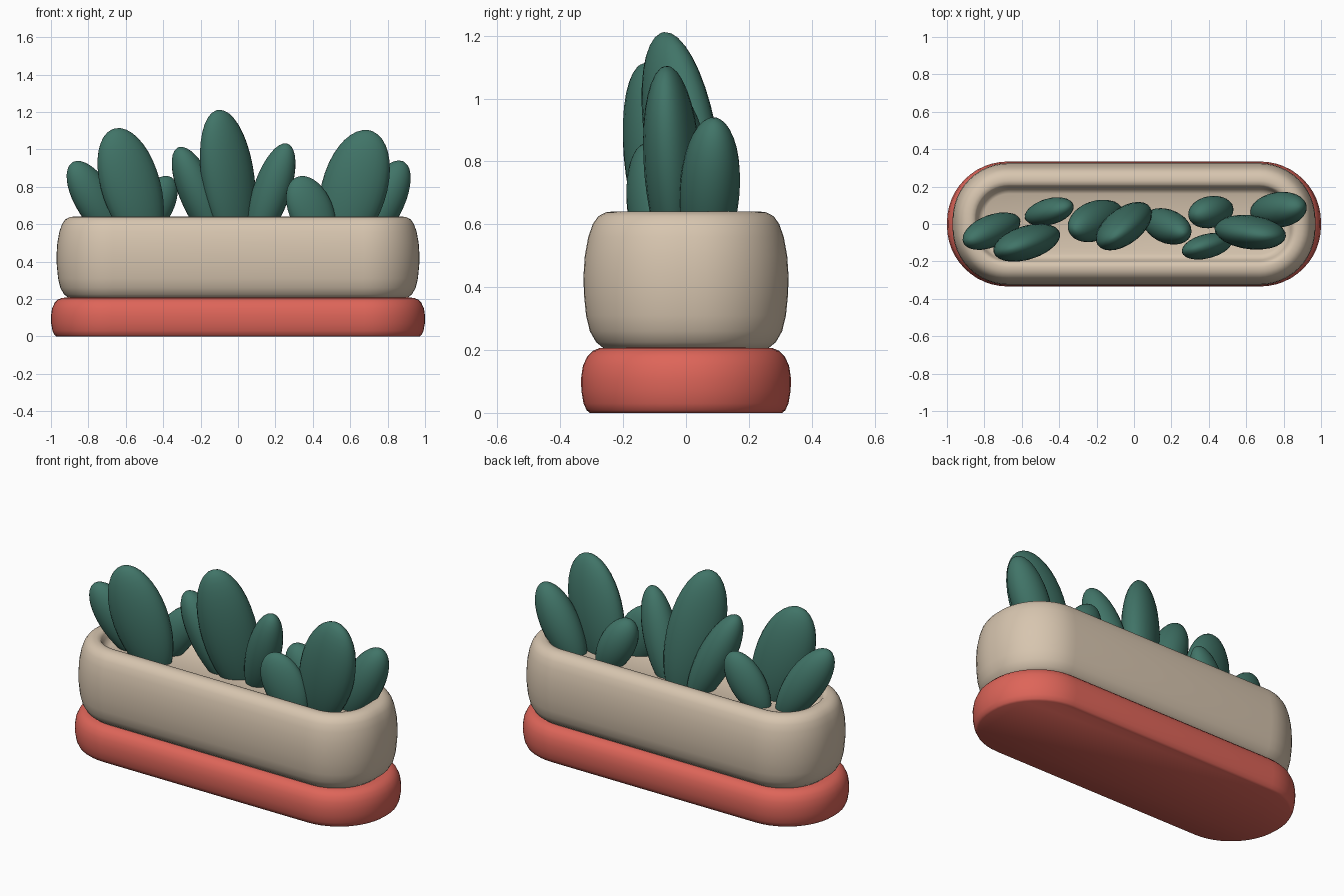
import bpy, bmesh, math
from mathutils import Vector

if "Cube" in bpy.data.objects:
    bpy.data.objects.remove(bpy.data.objects["Cube"])


def material(name, rgb):
    m = bpy.data.materials.new(name)
    m.diffuse_color = (*rgb, 1)
    m.use_nodes = True
    m.node_tree.nodes["Principled BSDF"].inputs["Base Color"].default_value = m.diffuse_color
    return m


RED = material("coral red", (0.73, 0.13, 0.10))
CREAM = material("warm beige", (0.68, 0.56, 0.43))
GREEN = material("leaf green", (0.052, 0.175, 0.137))


def make_object(name, bm, mat, angle):
    bmesh.ops.recalc_face_normals(bm, faces=bm.faces)
    me = bpy.data.meshes.new(name)
    bm.to_mesh(me)
    bm.free()
    ob = bpy.data.objects.new(name, me)
    bpy.context.collection.objects.link(ob)
    me.materials.append(mat)
    bpy.ops.object.select_all(action='DESELECT')
    bpy.context.view_layer.objects.active = ob
    ob.select_set(True)
    bpy.ops.object.shade_smooth_by_angle(angle=math.radians(angle))
    return ob


def skin(bm, rings):
    loops = [[bm.verts.new(p) for p in r] for r in rings]
    n = len(loops[0])
    for a, b in zip(loops, loops[1:]):
        for i in range(n):
            j = (i + 1) % n
            bm.faces.new((a[i], a[j], b[j], b[i]))
    bm.faces.new(loops[0])
    bm.faces.new(loops[-1])


def rounded_box(name, hx, hy, r, profile, mat):
    """Stack of rounded rectangles; profile is (z, inset) pairs."""
    bm = bmesh.new()
    rings = []
    for z, d in profile:
        rr = r - d
        ring = []
        for k, (sx, sy) in enumerate(((1, 1), (-1, 1), (-1, -1), (1, -1))):
            for s in range(13):
                a = math.pi / 2 * (k + s / 12)
                ring.append((sx * (hx - r) + rr * math.cos(a),
                             sy * (hy - r) + rr * math.sin(a), z))
        rings.append(ring)
    skin(bm, rings)
    return make_object(name, bm, mat, 50)


# saucer under the planter
rounded_box("saucer", 1.0, 0.334, 0.325,
            [(0, .028), (.008, .018), (.03, .008), (.07, .001), (.11, 0),
             (.15, .006), (.18, .02), (.197, .037), (.206, .058), (.208, .09)], RED)

# hollow planter, outside then over the rim and down to the soil floor
rounded_box("planter", 0.97, 0.326, 0.30,
            [(.2, .09), (.207, .062), (.225, .04), (.26, .02), (.31, .008),
             (.38, .001), (.44, 0), (.5, .004), (.56, .015), (.6, .029),
             (.625, .046), (.638, .07), (.641, .095), (.637, .115),
             (.625, .125), (.6, .133), (.575, .145), (.565, .165)], CREAM)


def leaf(name, base, tip, width, thick, yaw):
    """Plump egg-shaped leaf, a little wider towards its blunt tip."""
    base, tip = Vector(base), Vector(tip)
    a = math.radians(yaw)
    axis = tip - base
    d = axis.normalized()
    u = Vector((math.cos(a), math.sin(a), 0))
    u = (u - d * u.dot(d)).normalized()
    v = d.cross(u)
    bm = bmesh.new()
    rings = []
    for i in range(19):
        t = (1 - math.cos(math.pi * (0.02 + 0.96 * i / 18))) / 2
        s = t ** 1.12
        r = (4 * s * (1 - s)) ** 0.5
        c = base + axis * t
        rings.append([c + u * (r * width / 2 * math.cos(q)) + v * (r * thick / 2 * math.sin(q))
                      for q in (2 * math.pi * k / 24 for k in range(24))])
    skin(bm, rings)
    make_object(name, bm, GREEN, 60)


# three clusters of leaves: base, tip, width, thickness, turn
LEAVES = {
    "left_plant_outer_leaf": ((-.63, .02, .50), (-.885, -.09, .93), .215, .17, 20),
    "left_plant_tall_leaf": ((-.47, -.06, .46), (-.665, -.135, 1.11), .325, .18, 15),
    "left_plant_inner_leaf": ((-.56, .04, .50), (-.355, .09, .85), .20, .14, 18),
    "middle_plant_left_leaf": ((-.08, .07, .46), (-.32, -.03, 1.01), .20, .21, 25),
    "middle_plant_tall_leaf": ((.01, .06, .44), (-.11, -.075, 1.21), .31, .19, 32),
    "middle_plant_right_leaf": ((.08, .03, .48), (.265, -.05, 1.03), .20, .18, -15),
    "right_plant_tall_leaf": ((.52, -.02, .44), (.71, -.065, 1.10), .35, .18, -5),
    "right_plant_front_leaf": ((.48, -.10, .48), (.31, -.135, .85), .24, .13, 15),
    "right_plant_outer_leaf": ((.65, .06, .46), (.885, .09, .935), .22, .19, 8),
    "right_plant_back_leaf": ((.50, .08, .50), (.33, .05, .84), .20, .17, 15),
}
for name, args in LEAVES.items():
    leaf(name, *args)
